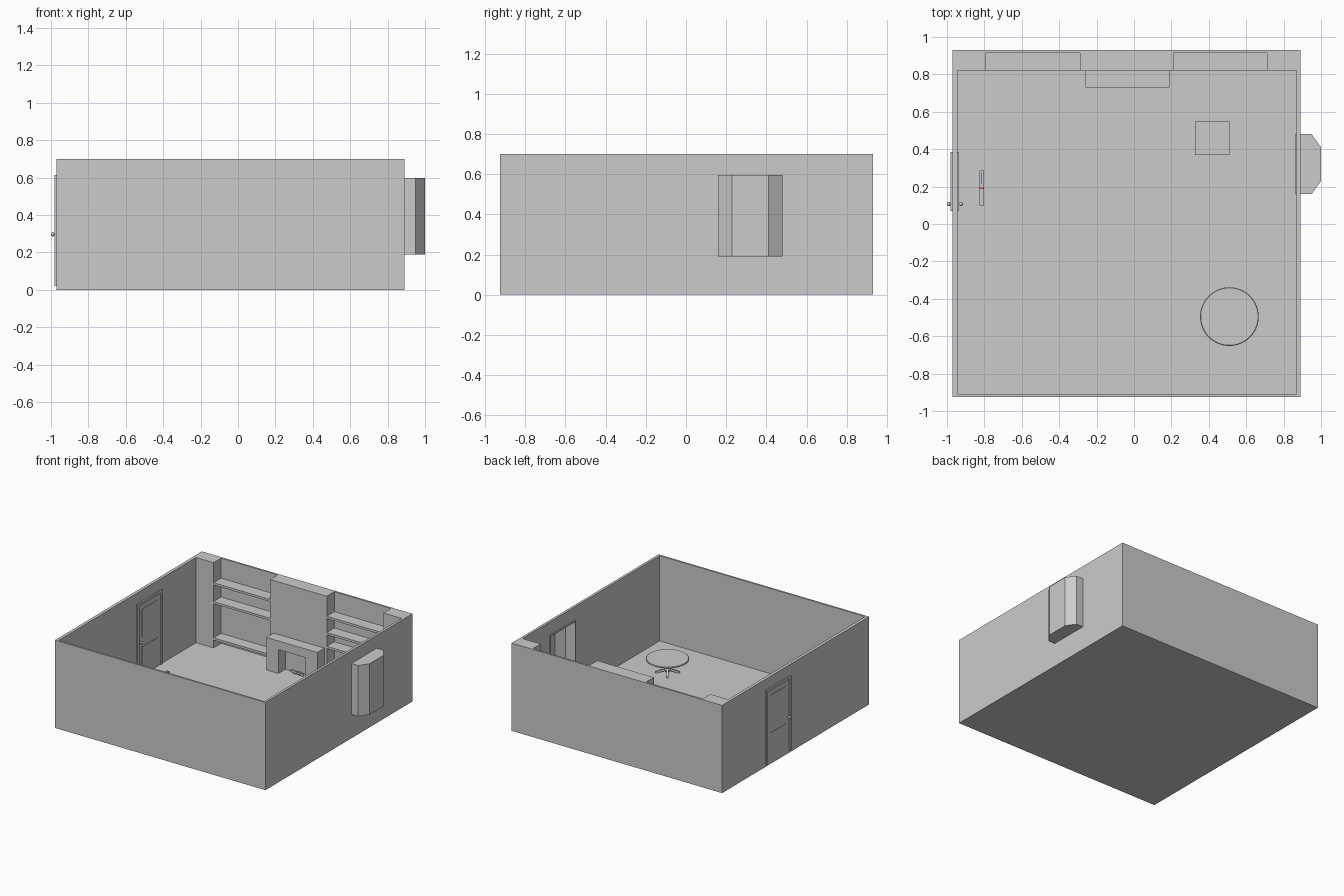
import bpy, bmesh, math

if "Cube" in bpy.data.objects:
    bpy.data.objects.remove(bpy.data.objects["Cube"])


def finish(name, bm, smooth=False):
    bmesh.ops.recalc_face_normals(bm, faces=bm.faces)
    me = bpy.data.meshes.new(name)
    bm.to_mesh(me)
    bm.free()
    ob = bpy.data.objects.new(name, me)
    bpy.context.collection.objects.link(ob)
    if smooth:
        bpy.context.view_layer.objects.active = ob
        ob.select_set(True)
        bpy.ops.object.shade_smooth_by_angle(angle=math.radians(35))
        ob.select_set(False)
    return ob


def box(name, x0, x1, y0, y1, z0, z1, color=None):
    bm = bmesh.new()
    bmesh.ops.create_cube(bm, size=1)
    for v in bm.verts:
        v.co = (x1 if v.co.x > 0 else x0, y1 if v.co.y > 0 else y0, z1 if v.co.z > 0 else z0)
    ob = finish(name, bm)
    if color:
        mat = bpy.data.materials.new(name + "_paint")
        mat.diffuse_color = color
        mat.use_nodes = True
        mat.node_tree.nodes["Principled BSDF"].inputs["Base Color"].default_value = mat.diffuse_color
        ob.data.materials.append(mat)
    return ob


def prism(name, pts, z0, z1):
    bm = bmesh.new()
    f = bm.faces.new([bm.verts.new((x, y, z0)) for x, y in pts])
    r = bmesh.ops.extrude_face_region(bm, geom=[f])
    for v in r["geom"]:
        if isinstance(v, bmesh.types.BMVert):
            v.co.z = z1
    return finish(name, bm)


def lathe(name, x, y, profile, n=48):
    bm = bmesh.new()
    vs = [bm.verts.new((r, 0, z)) for r, z in profile]
    es = [bm.edges.new(p) for p in zip(vs, vs[1:])]
    bmesh.ops.spin(bm, geom=vs + es, cent=(0, 0, 0), axis=(0, 0, 1), angle=2 * math.pi, steps=n)
    bmesh.ops.remove_doubles(bm, verts=bm.verts, dist=1e-5)
    ob = finish(name, bm, True)
    ob.location = (x, y, 0)
    return ob


X0, X1, Y0, Y1, H, FL = -0.97, 0.89, -0.925, 0.93, 0.70, 0.02

# Floor and plain walls
box("floor", X0, X1, Y0, Y1, 0, FL)
box("left_wall", X0, -0.945, Y0, Y1, 0, H)
box("front_wall", X0, X1, Y0, -0.91, 0, H)

# Right wall around the bay window opening
wy0, wy1, wz0, wz1 = 0.16, 0.48, 0.19, 0.597
box("right_wall_front", 0.87, X1, Y0, wy0, 0, H)
box("right_wall_back", 0.87, X1, wy1, Y1, 0, H)
box("right_wall_sill", 0.87, X1, wy0, wy1, 0, wz0)
box("right_wall_lintel", 0.87, X1, wy0, wy1, wz1, H)

# Hollow bay window: thin side shell plus top and bottom boards
outer = [(0.86, 0.16), (0.95, 0.16), (1.0, 0.23), (1.0, 0.41), (0.95, 0.48), (0.86, 0.48)]
inner = [(0.86, 0.168), (0.946, 0.168), (0.992, 0.233), (0.992, 0.407), (0.946, 0.472), (0.86, 0.472)]
prism("bay_window_panes", outer + inner[::-1], wz0, wz1)
prism("bay_window_seat", outer, wz0, wz0 + 0.01)
prism("bay_window_roof", outer, wz1 - 0.01, wz1)

# Thick back wall with two shelved alcoves
box("back_wall", X0, X1, 0.915, Y1, 0, H)
for name, a, b in (("left_pillar", X0, -0.79), ("chimney_breast", -0.29, 0.21), ("right_pillar", 0.71, X1)):
    box(name, a, b, 0.82, 0.92, 0, H)
for side, a, b, tops in (("left", -0.79, -0.29, (0.54, 0.39, 0.10)), ("right", 0.21, 0.71, (0.54, 0.41, 0.30))):
    for z in tops:
        box(side + "_shelf", a, b, 0.82, 0.916, z - 0.018, z)

# Fireplace surround
box("mantel", -0.26, 0.19, 0.73, 0.82, 0.21, 0.28)
box("fireplace_left_leg", -0.26, -0.155, 0.73, 0.82, FL, 0.21)
box("fireplace_right_leg", 0.085, 0.19, 0.73, 0.82, FL, 0.21)
for s in (-1, 1):
    log = box("fire_log", -0.05, 0.05, -0.009, 0.009, -0.009, 0.009)
    log.location = (-0.02, 0.775, 0.045)
    log.rotation_euler = (0, s * 0.35, s * 0.5)

# Door, frame and raised panels
for name, a, b, z0, z1 in (("door_jamb", 0.07, 0.09, FL, 0.613), ("door_jamb", 0.365, 0.385, FL, 0.613),
                           ("door_head", 0.07, 0.385, 0.593, 0.613)):
    box(name, -0.98, -0.935, a, b, z0, z1)
box("door", -0.972, -0.942, 0.09, 0.365, FL, 0.593)
for z0, z1 in ((0.07, 0.25), (0.33, 0.55)):
    box("door_panel", -0.976, -0.938, 0.13, 0.325, z0, z1)

# Door knobs on both sides
for x in (-0.99, -0.925):
    bm = bmesh.new()
    bmesh.ops.create_uvsphere(bm, u_segments=16, v_segments=10, radius=0.011)
    finish("door_knob", bm, True).location = (x, 0.107, 0.297)
box("knob_spindle", -0.988, -0.926, 0.104, 0.110, 0.294, 0.300)

# Round pedestal table with four feet
tx, ty = 0.51, -0.495
lathe("round_table_top", tx, ty, [(0, 0.125), (0.15, 0.125), (0.157, 0.129), (0.157, 0.135), (0.153, 0.138), (0, 0.138)], 64)
lathe("table_pedestal", tx, ty, [(0, 0.03), (0.02, 0.035), (0.024, 0.05), (0.012, 0.065), (0.01, 0.09),
                                 (0.018, 0.115), (0.03, 0.126)], 24)
for i in range(4):
    bm = bmesh.new()
    prof = [(0.01, 0.062), (0.05, 0.045), (0.085, 0.032), (0.09, 0.02), (0.075, 0.02), (0.045, 0.03), (0.01, 0.04)]
    f = bm.faces.new([bm.verts.new((x, -0.007, z)) for x, z in prof])
    r = bmesh.ops.extrude_face_region(bm, geom=[f])
    for v in r["geom"]:
        if isinstance(v, bmesh.types.BMVert):
            v.co.y = 0.007
    foot = finish("table_foot", bm)
    foot.location = (tx, ty, 0)
    foot.rotation_euler.z = math.radians(35 + 90 * i)

# Square side table
box("side_table_top", 0.325, 0.51, 0.37, 0.55, 0.235, 0.25)
for x in (0.335, 0.485):
    for y in (0.38, 0.525):
        box("side_table_leg", x, x + 0.015, y, y + 0.015, FL, 0.236)

# Small rod on the floor with coloured bands
box("floor_rod", -0.825, -0.803, 0.10, 0.285, FL, 0.034)
box("red_band", -0.826, -0.802, 0.187, 0.194, FL, 0.035, (0.7, 0.05, 0.04, 1))
box("blue_band", -0.818, -0.812, 0.215, 0.275, FL, 0.035, (0.1, 0.2, 0.5, 1))
